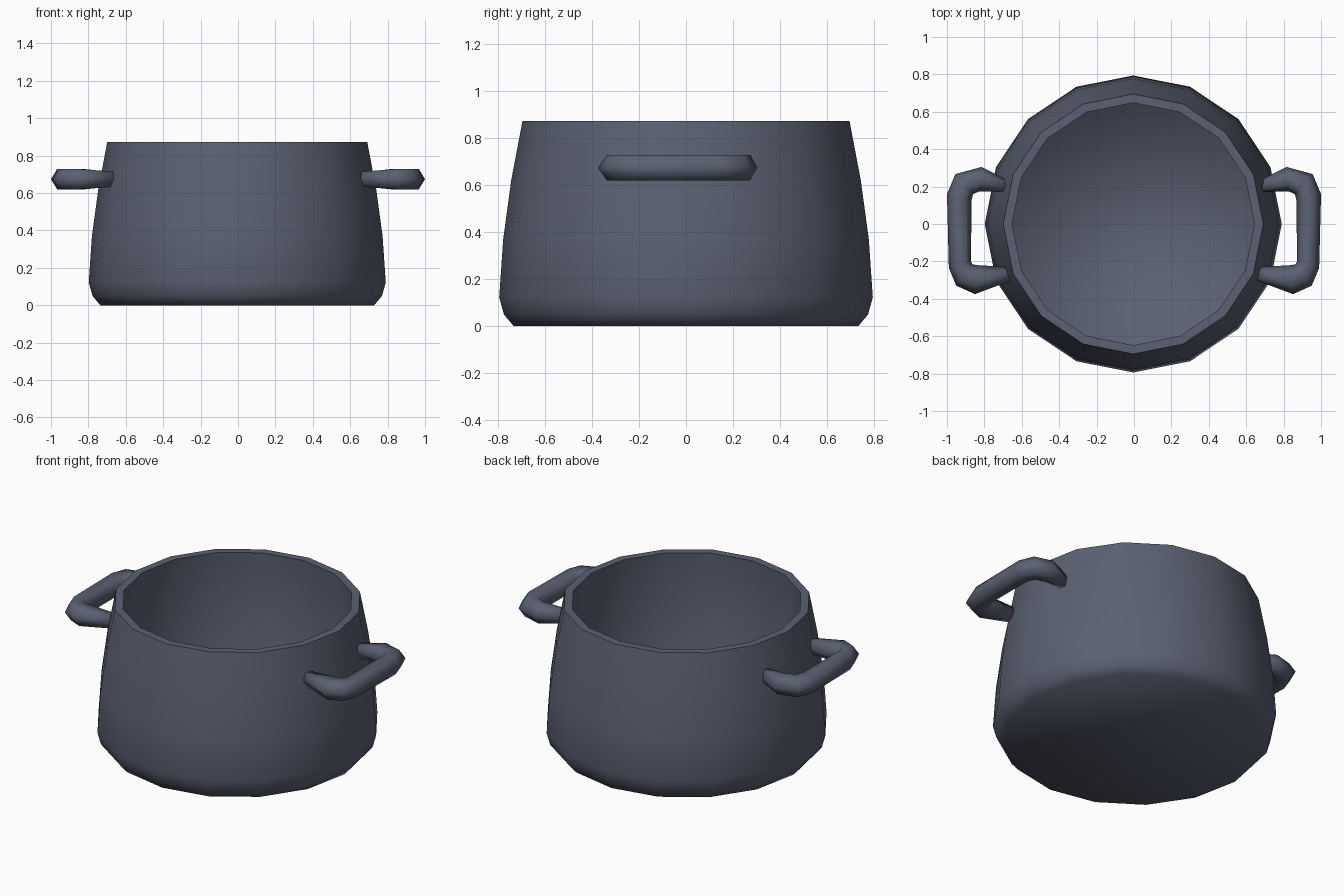
import bpy, bmesh, math
from mathutils import Vector

if "Cube" in bpy.data.objects:
    bpy.data.objects.remove(bpy.data.objects["Cube"])

# Dark blue-grey enamel
enamel = bpy.data.materials.new("enamel")
enamel.diffuse_color = (0.103, 0.118, 0.168, 1)
enamel.use_nodes = True
enamel.node_tree.nodes["Principled BSDF"].inputs["Base Color"].default_value = enamel.diffuse_color


def finish(bm, name):
    bmesh.ops.recalc_face_normals(bm, faces=bm.faces[:])
    mesh = bpy.data.meshes.new(name)
    bm.to_mesh(mesh)
    bm.free()
    obj = bpy.data.objects.new(name, mesh)
    bpy.context.collection.objects.link(obj)
    mesh.materials.append(enamel)
    mesh.shade_smooth()
    return obj


def loft(rings, name):
    """Skin a list of equal-sized point rings and cap both ends."""
    bm = bmesh.new()
    loops = [[bm.verts.new(p) for p in ring] for ring in rings]
    n = len(loops[0])
    for a, b in zip(loops, loops[1:]):
        for i in range(n):
            j = (i + 1) % n
            bm.faces.new((a[i], a[j], b[j], b[i]))
    bm.faces.new(loops[0])
    bm.faces.new(loops[-1])
    return finish(bm, name)


# Pot body: 16-sided lathe, outside from base to rim, then inside down to floor
SIDES = 16
profile = [(0.732, 0), (0.774, 0.05), (0.794, 0.123), (0.777, 0.37),
           (0.743, 0.62), (0.695, 0.873),
           (0.648, 0.873), (0.68, 0.23), (0.65, 0.16)]
rings = [[(r * math.cos(math.tau * i / SIDES) - 0.004,
           r * math.sin(math.tau * i / SIDES), z) for i in range(SIDES)]
         for r, z in profile]
pot = loft(rings, "pot_body")

# Keep only the rim edges sharp
bpy.context.view_layer.objects.active = pot
pot.select_set(True)
bpy.ops.object.shade_smooth_by_angle(angle=math.radians(72))
pot.select_set(False)

# Handles: hexagonal tube, each ring given by outer point, inner point, half height
Z = 0.674
sections = [((0.695, 0.245), (0.68, 0.17), 0.04),
            ((0.815, 0.305), (0.825, 0.175), 0.054),
            ((0.955, 0.267), (0.86, 0.16), 0.054),
            ((1.0, 0.16), (0.868, 0.13), 0.054),
            ((0.99, -0.235), (0.872, -0.20), 0.054),
            ((0.95, -0.33), (0.865, -0.215), 0.054),
            ((0.85, -0.375), (0.84, -0.22), 0.054),
            ((0.65, -0.30), (0.67, -0.23), 0.04)]


def hexagon(outer, inner, h, side):
    o, i = Vector(outer), Vector(inner)
    mid, half = (o + i) / 2, (o - i) / 2
    ring = []
    for k in range(6):
        a = math.tau * k / 6
        p = mid + half * math.cos(a)
        ring.append((side * p.x, p.y, Z + h * math.sin(a) / math.sin(math.pi / 3)))
    return ring


for side, name in ((1, "right_handle"), (-1, "left_handle")):
    loft([hexagon(o, i, h, side) for o, i, h in sections], name)
